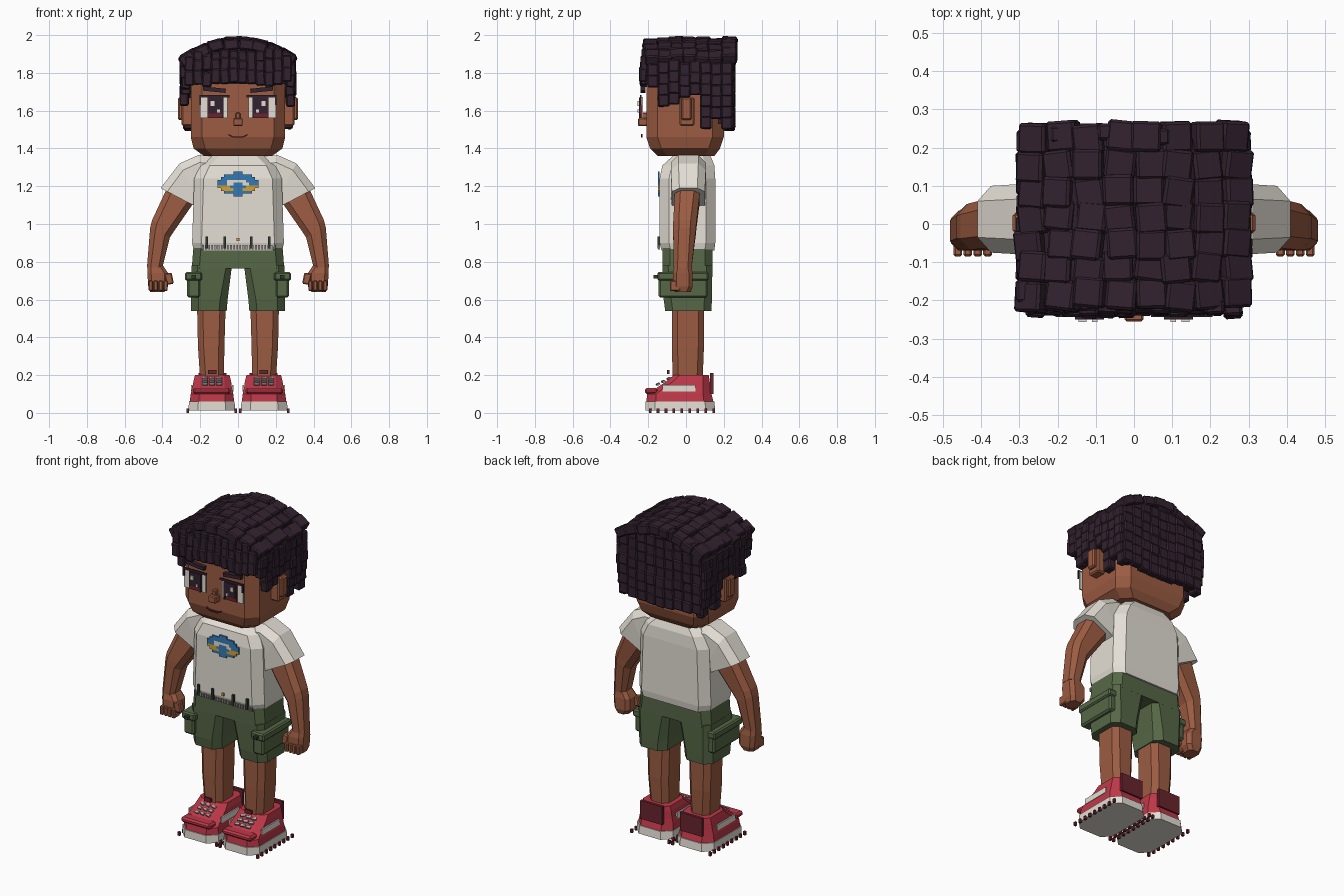
import bpy, bmesh, math, random
from mathutils import Matrix, Vector, Euler

random.seed(4)
if "Cube" in bpy.data.objects:
    bpy.data.objects.remove(bpy.data.objects["Cube"])


def material(name, r, g, b):
    lin = [((c / 255 + 0.055) / 1.055) ** 2.4 for c in (r, g, b)] + [1]
    m = bpy.data.materials.new(name)
    m.use_nodes = True
    m.diffuse_color = lin
    m.node_tree.nodes["Principled BSDF"].inputs["Base Color"].default_value = lin
    return m


SKIN = material("skin brown", 156, 92, 66)
HAIR = material("hair dark plum", 50, 34, 47)
WHITE = material("off white", 228, 223, 213)
GREEN = material("olive green", 86, 103, 70)
DARK_GREEN = material("dark olive", 48, 56, 42)
RED = material("shoe red", 190, 56, 72)
DARK_RED = material("dark red", 104, 36, 46)
BLUE = material("print blue", 52, 122, 180)
GOLD = material("print gold", 212, 162, 56)
GREY = material("lace grey", 165, 163, 160)


def box(bm, x0, x1, y0, y1, z0, z1, rot=(0, 0, 0)):
    lo, hi = Vector((x0, y0, z0)), Vector((x1, y1, z1))
    m = Matrix.LocRotScale((lo + hi) / 2, Euler(rot), hi - lo)
    bmesh.ops.create_cube(bm, size=1, matrix=m)


def loft(bm, rings):
    """Chamfered rings (xa, za, xb, zb, y0, y1, chamfer), joined and capped."""
    loops = []
    for xa, za, xb, zb, y0, y1, c in rings:
        a, b = Vector((xa, 0, za)), Vector((xb, 0, zb))
        s = c / (b - a).length
        pts = [(s, y0), (1 - s, y0), (1, y0 + c), (1, y1 - c),
               (1 - s, y1), (s, y1), (0, y1 - c), (0, y0 + c)]
        loops.append([bm.verts.new(a.lerp(b, t) + Vector((0, y, 0))) for t, y in pts])
    for p, q in zip(loops, loops[1:]):
        for i in range(8):
            j = (i + 1) % 8
            bm.faces.new((p[i], p[j], q[j], q[i]))
    bm.faces.new(loops[0])
    bm.faces.new(loops[-1])


def flat(z, x0, x1, y0, y1, c):
    return (x0, z, x1, z, y0, y1, c)


def finish(name, mat, bm, mirror=False, bevel=0):
    if mirror:
        geo = bmesh.ops.duplicate(bm, geom=bm.verts[:] + bm.edges[:] + bm.faces[:])["geom"]
        for v in geo:
            if isinstance(v, bmesh.types.BMVert):
                v.co.x = -v.co.x
    bmesh.ops.recalc_face_normals(bm, faces=bm.faces[:])
    me = bpy.data.meshes.new(name)
    bm.to_mesh(me)
    bm.free()
    me.materials.append(mat)
    ob = bpy.data.objects.new(name, me)
    bpy.context.collection.objects.link(ob)
    if bevel:
        mod = ob.modifiers.new("Bevel", "BEVEL")
        mod.width, mod.segments = bevel, 1


def lofted(name, mat, rings, mirror=False):
    bm = bmesh.new()
    loft(bm, rings)
    finish(name, mat, bm, mirror)


def boxes(name, mat, items, mirror=False, bevel=0):
    bm = bmesh.new()
    for it in items:
        box(bm, *it)
    finish(name, mat, bm, mirror, bevel)


# Head and neck
lofted("head", SKIN, [flat(1.36, -.18, .18, -.15, .15, .05), flat(1.40, -.235, .235, -.19, .18, .06),
                      flat(1.46, -.25, .25, -.21, .20, .06), flat(1.80, -.25, .25, -.21, .20, .06),
                      flat(1.88, -.21, .21, -.17, .17, .06)])
lofted("neck", SKIN, [flat(1.30, -.10, .10, -.05, .11, .03), flat(1.38, -.10, .10, -.05, .11, .03)])
boxes("ears", SKIN, [(.24, .30, -.035, .045, 1.52, 1.67), (.29, .318, -.025, .03, 1.55, 1.67)], True, .008)

# Face
boxes("nose", SKIN, [(-.025, .025, -.255, -.20, 1.52, 1.56), (-.012, .012, -.235, -.20, 1.55, 1.59)], bevel=.005)
boxes("eye_whites", WHITE, [(.055, .20, -.236, -.228, 1.56, 1.672)], True)
boxes("irises", DARK_RED, [(.078, .162, -.244, -.236, 1.562, 1.67)], True)
boxes("pupils", HAIR, [(.085, .155, -.25, -.244, 1.585, 1.67), (.078, .085, -.25, -.244, 1.562, 1.67)], True)
boxes("eye_glints", WHITE, [(.125, .145, -.257, -.25, 1.625, 1.65), (.095, .11, -.257, -.25, 1.59, 1.605)], True)
boxes("eyelashes", HAIR, [(.045, .205, -.243, -.235, 1.67, 1.683), (.195, .205, -.243, -.235, 1.63, 1.68)], True)
boxes("eyebrows", HAIR, [(.065, .185, -.24, -.215, 1.70, 1.722, (0, -.1, 0))], True)
boxes("mouth", DARK_RED, [(-.03, .03, -.238, -.23, 1.457, 1.464),
                          (.028, .052, -.238, -.23, 1.464, 1.471, (0, -.5, 0)),
                          (-.052, -.028, -.238, -.23, 1.464, 1.471, (0, .5, 0))])

# Hair: a solid cap covered with jittered tiles
lofted("hair_cap", HAIR, [flat(1.74, -.275, .275, -.215, .235, .03), flat(1.86, -.28, .28, -.215, .235, .03),
                          flat(1.95, -.15, .15, -.19, .235, .03)])
boxes("hair_back_cap", HAIR, [(-.26, .26, .17, .232, 1.53, 1.80)])


def jit(a):
    return random.uniform(-a, a)


def crown(x):
    return 1.975 - 1.15 * x * x


def side_bottom(y):
    if y < -.16:
        return 1.72
    if y < -.04:
        return 1.625
    if y < .06:
        return 1.675
    return 1.50 if y < .16 or y > .19 else 1.56


top, side, back, fringe = [], [], [], []
for i in range(8):
    for j in range(7):
        x, y = -.263 + .075 * i + jit(.008), -.185 + .068 * j + jit(.008)
        z, w = crown(x) + jit(.008), .04
        top.append((x - w, x + w, y - w, y + w, z - .045, z + .012,
                    (jit(.06), math.atan(2.3 * x) + jit(.05), jit(.14))))
for sx in (-1, 1):
    for i in range(8):
        y = -.175 + .056 * i
        z = side_bottom(y) + jit(.008)
        while z < 1.84:
            x = sx * (.28 + jit(.006) - max(0, 1.62 - z) * .15)
            side.append((x - .024, x + .024, y - .03, y + .03, z, z + .066, (jit(.04), jit(.04), jit(.05))))
            z += .058
for i in range(9):
    x = -.248 + .062 * i
    z = 1.505 + jit(.012)
    while z < crown(x) - .05:
        y = .235 + jit(.006)
        back.append((x - .032, x + .032, y - .022, y + .022, z, z + .068, (jit(.04), jit(.04), jit(.03))))
        z += .06
for i in range(12):
    x = -.258 + .047 * i
    for k, (z, h) in enumerate(((1.74, .08), (1.80, .08), (1.86, .06))):
        z, y = z + jit(.014), -.222 + .006 * k + jit(.006)
        if z + h < crown(x) + .03:
            fringe.append((x - .025, x + .025, y - .02, y + .02, z, z + h, (jit(.08), jit(.1), jit(.08))))
for name, tiles in (("crown", top), ("side", side), ("back", back), ("fringe", fringe)):
    boxes("hair_" + name + "_tiles", HAIR, tiles, bevel=.007)

# Shirt
lofted("shirt_body", WHITE, [flat(.86, -.235, .235, -.13, .15, .05), flat(.90, -.243, .243, -.14, .155, .05),
                             flat(1.24, -.232, .232, -.14, .155, .05), flat(1.31, -.20, .20, -.125, .15, .05),
                             flat(1.36, -.14, .14, -.07, .13, .04)])
lofted("sleeves", WHITE, [(.10, 1.16, .12, 1.355, -.075, .105, .04), (.17, 1.10, .21, 1.365, -.08, .105, .04),
                          (.18, 1.09, .31, 1.32, -.08, .105, .04), (.20, 1.08, .41, 1.19, -.075, .10, .04)], True)
boxes("shirt_hem_ribs", GREY, [(-.19 + .0165 * i, -.181 + .0165 * i, -.147, -.138, .866, .888) for i in range(24)])

# Pixel planet print on the chest
prints = {BLUE: [], GOLD: [], WHITE: []}
step = .0165
for i in range(-6, 7):
    for k in range(-4, 5):
        u, v = i / 6.3, k / 4.2
        if u * u + v * v < 1:
            mat = BLUE
            if k == 1 and -3 <= i <= 2 or k == 0 and abs(i) in (2, 3):
                mat = WHITE
            elif k == -1 and abs(i) > 2 or k == -2 and abs(i) > 1:
                mat = GOLD
            x, z = i * step, 1.212 + k * .0145
            prints[mat].append((x - step / 2, x + step / 2, -.148, -.139, z - .00725, z + .00725))
for label, mat in (("blue", BLUE), ("gold", GOLD), ("white", WHITE)):
    boxes("planet_print_" + label, mat, prints[mat])

# Arms and hands
lofted("arms", SKIN, [(.22, 1.13, .37, 1.23, -.055, .075, .03), (.25, 1.09, .385, 1.17, -.06, .072, .03),
                      (.34, .96, .455, 1.02, -.068, .055, .03), (.36, .93, .465, .98, -.068, .052, .03),
                      (.40, .77, .482, .77, -.065, .03, .02)], True)
lofted("hands", SKIN, [flat(.785, .40, .48, -.06, .028, .02), flat(.74, .37, .48, -.07, .035, .02),
                       flat(.67, .37, .475, -.07, .035, .02), flat(.64, .39, .465, -.06, .025, .02)], True)
boxes("fingers", SKIN, [(.372 + .026 * i, .395 + .026 * i, -.085, -.03, .645, .70) for i in range(4)], True, .005)
boxes("thumbs", SKIN, [(.345, .385, -.07, -.03, .68, .74, (0, .2, 0))], True, .006)

# Shorts
lofted("shorts_hips", GREEN, [flat(.765, -.245, .245, -.125, .14, .04), flat(.89, -.235, .235, -.125, .14, .04)])
lofted("shorts_legs", GREEN, [flat(.54, .06, .25, -.11, .135, .04), flat(.60, .055, .25, -.118, .137, .04),
                              flat(.78, .032, .245, -.125, .14, .03)], True)
boxes("cargo_pockets", GREEN, [(.20, .27, -.145, .115, .61, .72)], True, .01)
boxes("pocket_flaps", GREEN, [(.19, .28, -.152, .12, .70, .745)], True, .008)
boxes("pocket_buttons", DARK_GREEN, [(.222, .245, -.172, -.15, .712, .73)], True)
boxes("belt_loops", DARK_GREEN, [(x - .006, x + .006, -.152, -.138, .87, .935) for x in (.07, .165)], True)
boxes("waist_button", GOLD, [(-.008, .008, -.15, -.138, .91, .926)])

# Legs
lofted("legs", SKIN, [flat(.17, .075, .20, -.07, .088, .03), flat(.35, .072, .212, -.075, .095, .03),
                      flat(.58, .065, .217, -.075, .095, .03)], True)

# Shoes
lofted("soles", WHITE, [flat(.012, .015, .262, -.215, .155, .05), flat(.06, .018, .26, -.215, .15, .05)], True)
lofted("shoe_uppers", RED, [flat(.06, .02, .256, -.21, .145, .05), flat(.10, .025, .25, -.205, .135, .045),
                            flat(.132, .032, .242, -.155, .13, .04), flat(.17, .037, .235, -.10, .125, .035),
                            flat(.20, .045, .228, -.065, .12, .03)], True)
boxes("toe_caps", RED, [(.04, .238, -.218, -.15, .10, .132)], True, .01)
boxes("shoe_side_panels", WHITE, [(.242, .25, -.125, .05, .113, .147), (.024, .032, -.125, .05, .113, .147)], True)
boxes("heel_tabs", DARK_RED, [(.06, .21, .128, .145, .10, .212)], True)
boxes("tongues", DARK_RED, [(.115, .16, -.10, -.088, .205, .228)], True)
laces = []
for i in range(3):
    y, z = -.148 + .028 * i, .152 + .015 * i
    laces += [(.085 + .038 * k, .112 + .038 * k, y - .008, y + .008, z - .005, z + .005, (.5, 0, .3)) for k in range(3)]
boxes("laces", GREY, laces, True)
boxes("tread_studs", DARK_RED, [(x - .007, x + .007, y - .007, y + .007, .0, .022)
                                for x in (.012, .266) for y in [-.19 + .042 * i for i in range(9)]], True)
